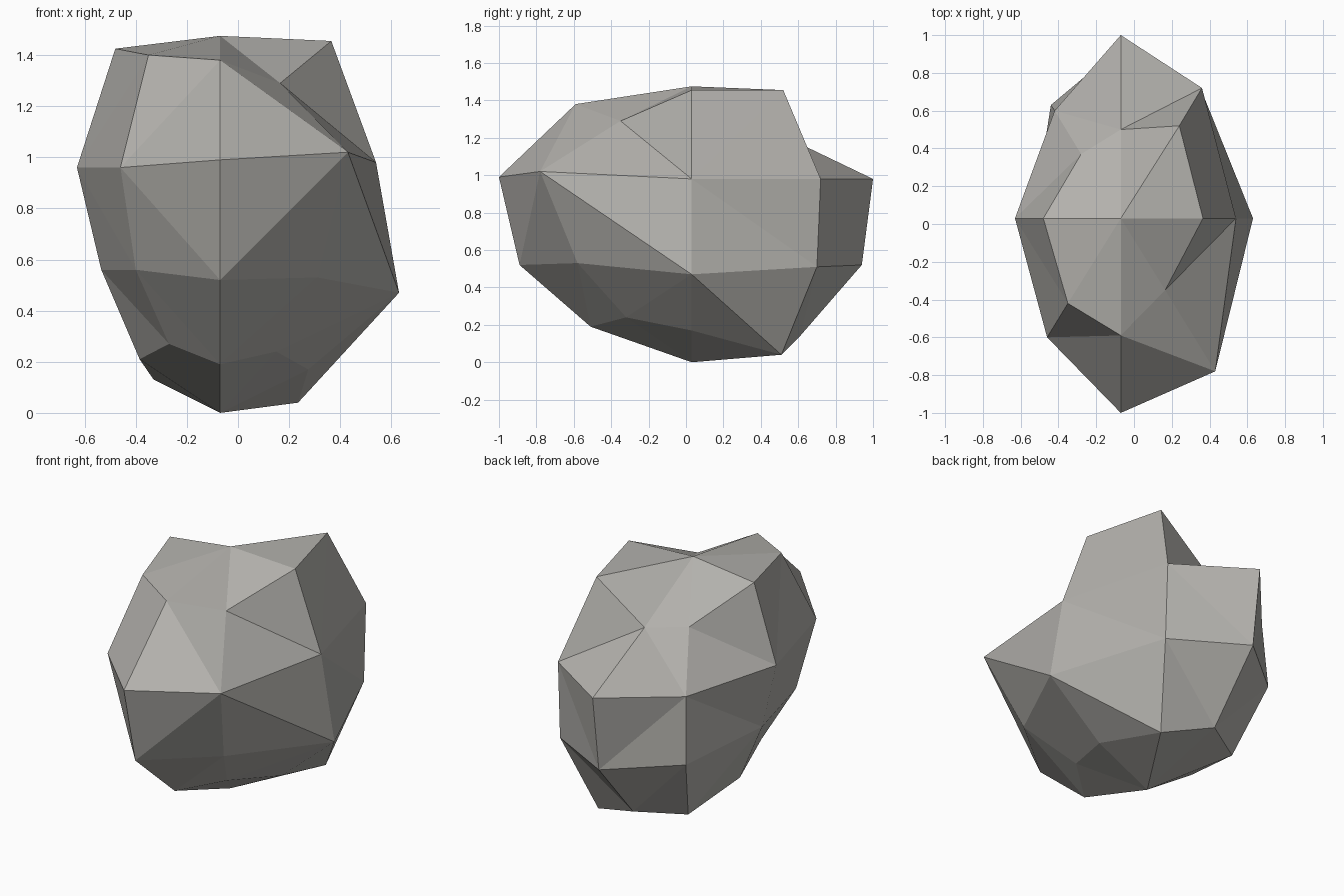
import bpy
import bmesh

# Remove the default cube
default_cube = bpy.data.objects.get("Cube")
if default_cube:
    bpy.data.objects.remove(default_cube, do_unlink=True)


def make_material(name, colour):
    material = bpy.data.materials.new(name)
    material.use_nodes = True
    material.diffuse_color = colour
    shader = material.node_tree.nodes["Principled BSDF"]
    shader.inputs["Base Color"].default_value = colour
    shader.inputs["Roughness"].default_value = 0.9
    return material


# Boulder profile: each ring runs front, front left, left, back left,
# back, back right, right, front right
shoulder_ring = [
    (-.07, -.59, 1.38), (.165, -.35, 1.29), (.365, .03, 1.455), (.24, .52, 1.455),
    (-.07, .5, 1.22), (-.28, .37, 1.23), (-.48, .03, 1.425), (-.35, -.42, 1.4)]
upper_ring = [
    (-.07, -1, .99), (.43, -.78, 1.02), (.54, .03, .98), (.36, .72, .98),
    (-.07, 1, .98), (-.42, .6, .93), (-.63, .03, .96), (-.46, -.6, .96)]
lower_ring = [
    (-.07, -.89, .52), (.31, -.58, .53), (.63, .03, .47), (.36, .7, .51),
    (-.07, .94, .52), (-.44, .63, .53), (-.535, .03, .56), (-.4, -.49, .56)]
foot_ring = [
    (-.07, -.51, .19), (.15, -.32, .24), (.275, .03, .17), (.235, .51, .04),
    (-.07, .61, .14), (-.33, .45, .13), (-.385, .03, .21), (-.27, -.34, .27)]
top_point = (-.07, .03, 1.475)
bottom_point = (-.07, .03, 0)

bm = bmesh.new()
rings = [[bm.verts.new(point) for point in ring]
         for ring in (shoulder_ring, upper_ring, lower_ring, foot_ring)]
top = bm.verts.new(top_point)
bottom = bm.verts.new(bottom_point)
count = len(shoulder_ring)

# Side facets between neighbouring rings
for above, below in zip(rings, rings[1:]):
    for i in range(count):
        j = (i + 1) % count
        corners = [above[i], below[i], below[j], above[j]]
        if above is rings[1] and i == 1:
            # This facet folds along its other diagonal, into the jutting corner
            bm.faces.new(corners[:3])
            bm.faces.new([corners[0], corners[2], corners[3]])
        else:
            bm.faces.new(corners)

# Crown and underside fans
for i in range(count):
    j = (i + 1) % count
    bm.faces.new([top, rings[0][i], rings[0][j]])
    bm.faces.new([bottom, rings[-1][j], rings[-1][i]])

bmesh.ops.triangulate(bm, faces=bm.faces[:], quad_method="SHORT_EDGE")
bmesh.ops.recalc_face_normals(bm, faces=bm.faces[:])

# Flat-shaded boulder object
mesh = bpy.data.meshes.new("boulder")
bm.to_mesh(mesh)
bm.free()
mesh.materials.append(make_material("warm grey stone", (.45, .44, .415, 1)))
boulder = bpy.data.objects.new("boulder", mesh)
bpy.context.collection.objects.link(boulder)
